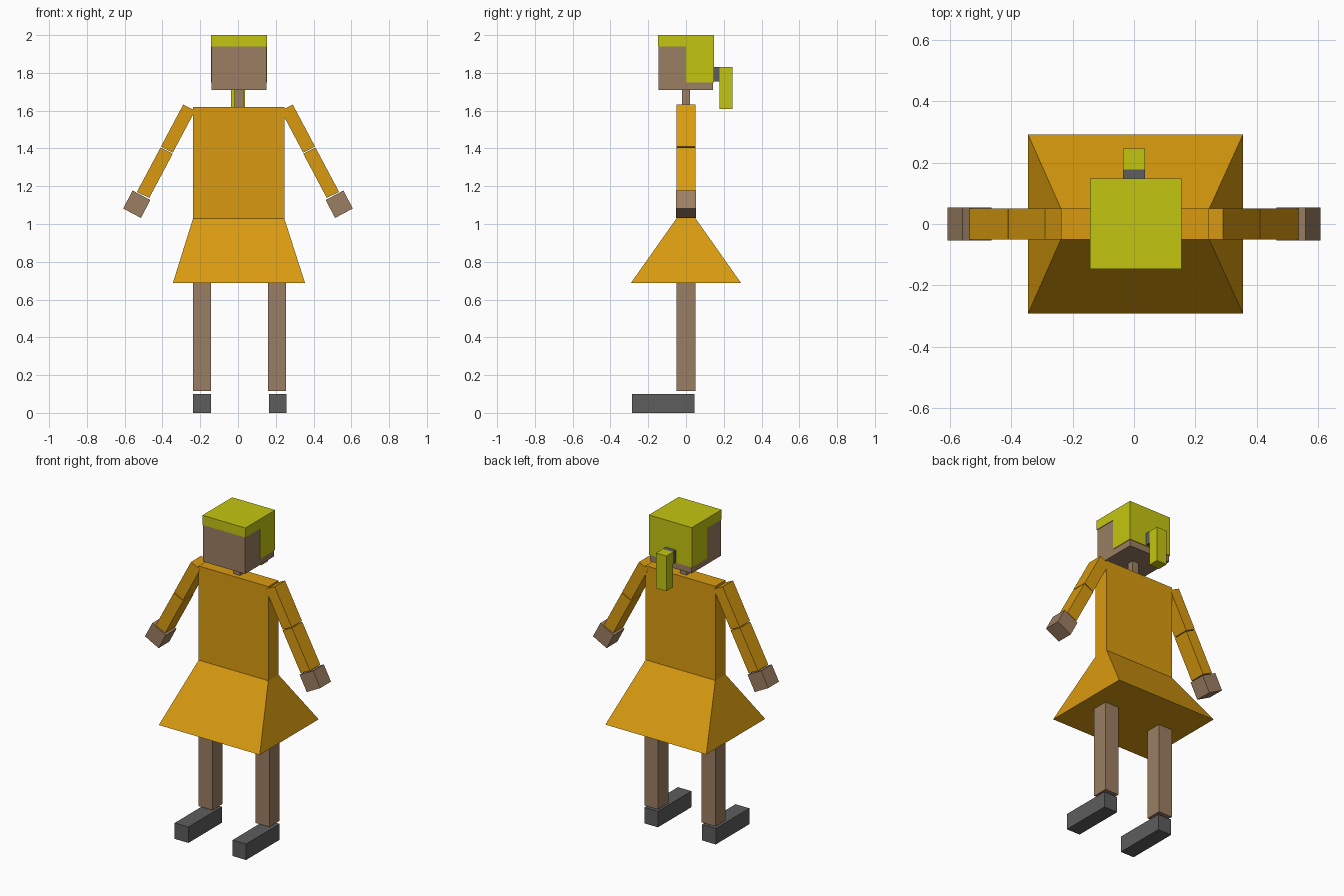
import bpy, bmesh

if "Cube" in bpy.data.objects:
    bpy.data.objects.remove(bpy.data.objects["Cube"])


def material(name, rgb):
    m = bpy.data.materials.new(name)
    m.diffuse_color = (*rgb, 1)
    m.use_nodes = True
    m.node_tree.nodes["Principled BSDF"].inputs["Base Color"].default_value = m.diffuse_color
    return m


SKIN = material("skin", (0.33, 0.21, 0.125))
DRESS = material("dress", (0.70, 0.33, 0.005))
HAIR = material("hair", (0.55, 0.56, 0.005))
DARK = material("dark_grey", (0.11, 0.11, 0.11))


def loft(name, ring_a, ring_b, mat):
    """Closed flat-faced solid between two matching rings of points."""
    bm = bmesh.new()
    a = [bm.verts.new(p) for p in ring_a]
    b = [bm.verts.new(p) for p in ring_b]
    n = len(a)
    bm.faces.new(a)
    bm.faces.new(b)
    for i in range(n):
        j = (i + 1) % n
        bm.faces.new((a[i], a[j], b[j], b[i]))
    bmesh.ops.recalc_face_normals(bm, faces=bm.faces)
    mesh = bpy.data.meshes.new(name)
    bm.to_mesh(mesh)
    bm.free()
    mesh.materials.append(mat)
    ob = bpy.data.objects.new(name, mesh)
    bpy.context.collection.objects.link(ob)
    return ob


def rect(x, y, z):
    return [(x[0], y[0], z), (x[1], y[0], z), (x[1], y[1], z), (x[0], y[1], z)]


def box(name, x, y, z, mat):
    return loft(name, rect(x, y, z[0]), rect(x, y, z[1]), mat)


def slab(name, profile, depth, side, mat):
    """Front-view (x, z) profile extruded along y, flipped by side."""
    rings = [[(side * x, y, z) for x, z in profile] for y in (-depth, depth)]
    return loft(name, *rings, mat)


# Dress
TX, TY = (-0.238, 0.245), (-0.05, 0.05)
box("bodice", TX, TY, (1.03, 1.62), DRESS)
loft("skirt", rect((-0.345, 0.355), (-0.292, 0.292), 0.687), rect(TX, TY, 1.03), DRESS)

# Head and neck
box("neck", (-0.018, 0.028), (-0.02, 0.02), (1.60, 1.73), SKIN)
box("head", (-0.14, 0.15), (-0.145, 0.144), (1.71, 1.99), SKIN)

# Hair cap: L-shaped side profile (y, z) covering top and back of head
cap = [(-0.147, 1.94), (0, 1.94), (0, 1.75), (0.148, 1.75), (0.148, 2.0), (-0.147, 2.0)]
loft("hair_cap", *[[(x, y, z) for y, z in cap] for x in (-0.144, 0.154)], HAIR)

# Ponytail and its tie
box("hair_tie", (-0.036, 0.036), (0.14, 0.178), (1.755, 1.83), DARK)
box("ponytail", (-0.036, 0.036), (0.178, 0.246), (1.61, 1.83), HAIR)

# Legs and shoes
for label, leg_x, shoe_x in (("right", (-0.238, -0.143), (-0.238, -0.143)),
                             ("left", (0.158, 0.253), (0.163, 0.257))):
    box(label + "_leg", leg_x, (-0.05, 0.05), (0.115, 0.72), SKIN)
    box(label + "_shoe", shoe_x, (-0.287, 0.045), (0, 0.10), DARK)

# Arms and hands
for label, side in (("right", -1), ("left", 1)):
    slab(label + "_upper_arm",
         [(0.29, 1.632), (0.408, 1.41), (0.345, 1.378), (0.227, 1.60)], 0.051, side, DRESS)
    slab(label + "_forearm",
         [(0.41, 1.405), (0.535, 1.17), (0.470, 1.138), (0.345, 1.373)], 0.051, side, DRESS)
    slab(label + "_hand",
         [(0.558, 1.177), (0.608, 1.082), (0.514, 1.032), (0.464, 1.127)], 0.053, side, SKIN)
